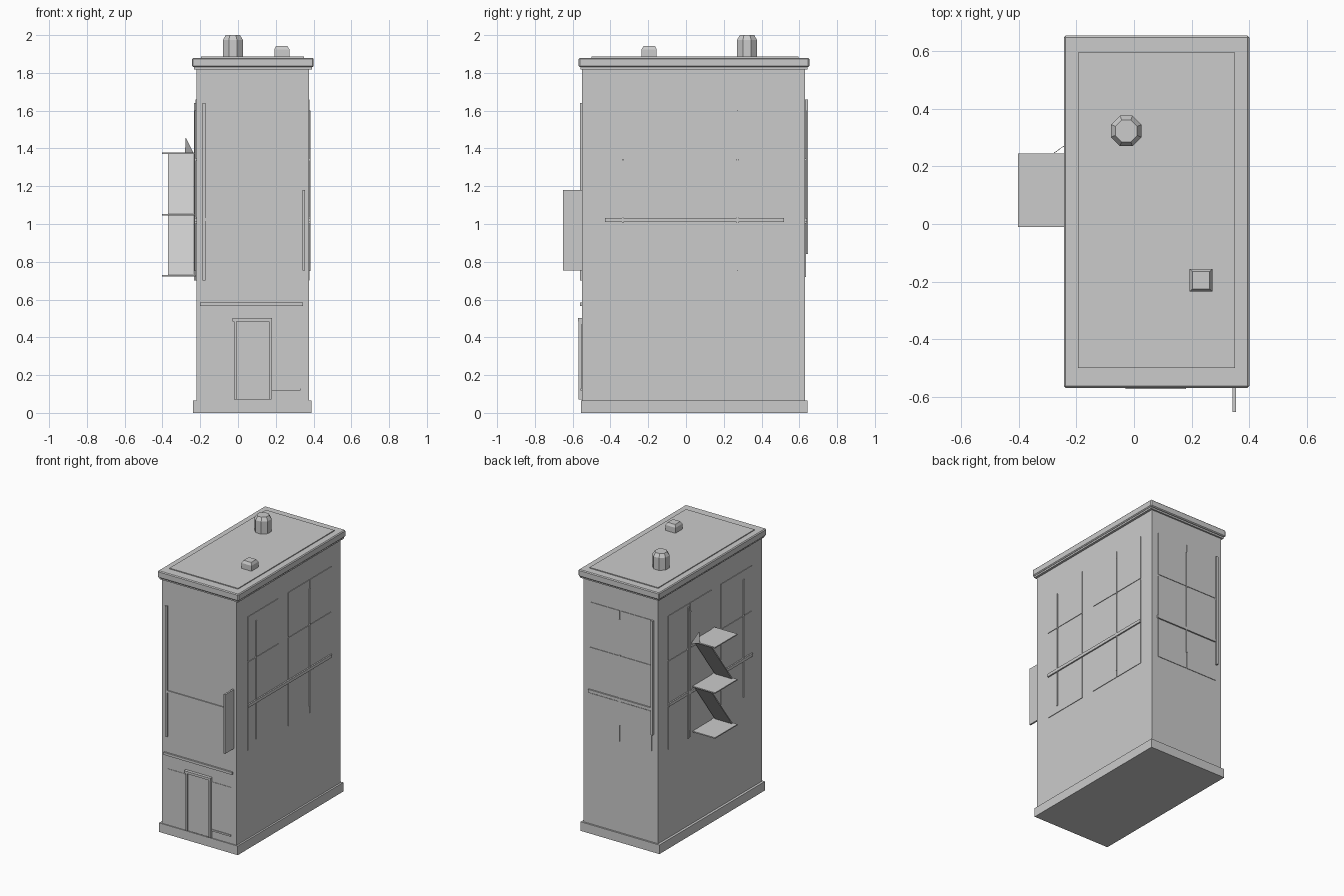
import bpy, bmesh
from mathutils import Vector

if "Cube" in bpy.data.objects:
    bpy.data.objects.remove(bpy.data.objects["Cube"])


def mesh_object(name, verts, faces):
    me = bpy.data.meshes.new(name)
    me.from_pydata(verts, [], faces)
    bm = bmesh.new()
    bm.from_mesh(me)
    bmesh.ops.recalc_face_normals(bm, faces=bm.faces)
    bm.to_mesh(me)
    bm.free()
    ob = bpy.data.objects.new(name, me)
    bpy.context.collection.objects.link(ob)
    return ob


def prism(name, bottom, top):
    n = len(bottom)
    faces = [tuple(range(n)), tuple(range(n, 2 * n))]
    faces += [(i, (i + 1) % n, n + (i + 1) % n, n + i) for i in range(n)]
    return mesh_object(name, list(bottom) + list(top), faces)


def box(name, x0, x1, y0, y1, z0, z1, bevel=0):
    ring = [(x0, y0), (x1, y0), (x1, y1), (x0, y1)]
    ob = prism(name, [(x, y, z0) for x, y in ring], [(x, y, z1) for x, y in ring])
    if bevel:
        m = ob.modifiers.new("edge", 'BEVEL')
        m.width, m.segments = bevel, 1
    return ob


X0, X1, Y0, Y1 = -0.22, 0.375, -0.55, 0.63

# Building shell, plinth, cornice and raised roof deck
box("walls", X0, X1, Y0, Y1, 0.03, 1.84)
box("plinth", -0.238, 0.388, -0.557, 0.642, 0, 0.065)
box("cornice_lower", -0.232, 0.392, -0.558, 0.642, 1.818, 1.835)
box("cornice", -0.243, 0.40, -0.568, 0.653, 1.83, 1.88, 0.006)
box("roof_deck", -0.195, 0.35, -0.50, 0.595, 1.87, 1.886)

# Rooftop chimney and vent
def rooftop_cap(name, sides, cx, cy, r, z0, z1, z2, turn, taper):
    import math
    def ring(rad, z):
        return [(cx + rad * math.cos(turn + math.tau * i / sides),
                 cy + rad * math.sin(turn + math.tau * i / sides), z) for i in range(sides)]
    prism(name, ring(r, z0), ring(r, z1))
    prism(name + "_top", ring(r, z1), ring(r * taper, z2))

rooftop_cap("chimney", 8, -0.027, 0.323, 0.057, 1.87, 1.975, 2.0, 0.39, 0.72)
rooftop_cap("roof_vent", 4, 0.232, -0.195, 0.056, 1.87, 1.925, 1.943, 0.785, 0.75)

# Windows on both long sides: panes in three rows, mullions and a floor band
columns = [(-0.43, -0.08), (0.03, 0.27), (0.275, 0.52)]
rows = [(0.70, 1.005), (1.035, 1.335), (1.345, 1.66)]
for side, x, s in (("right", X1, 1), ("left", X0, -1)):
    def strip(name, depth, y0, y1, z0, z1):
        a, b = sorted((x - s * 0.005, x + s * depth))
        box(side + "_" + name, a, b, y0, y1, z0, z1)
    for y0, y1 in columns:
        for z0, z1 in rows:
            strip("window_pane", 0.004, y0, y1, z0, z1)
    strip("floor_band", 0.01, -0.43, 0.52, 1.01, 1.032)
    for y in (-0.335, 0.272):
        strip("mullion", 0.009, y - 0.005, y + 0.005, 0.75, 1.60)
box("left_wall_pipe", X0 - 0.012, X0, 0.285, 0.305, 0.70, 1.64)

# Back windows
for x0, x1 in ((-0.17, 0.075), (0.085, 0.32)):
    for z0, z1 in ((0.72, 1.005), (1.035, 1.335), (1.345, 1.66)):
        box("back_window_pane", x0, x1, Y1 - 0.005, Y1 + 0.004, z0, z1)
box("back_floor_band", -0.175, 0.33, Y1 - 0.005, Y1 + 0.01, 1.01, 1.032)
box("back_mullion", 0.075, 0.085, Y1 - 0.005, Y1 + 0.009, 0.84, 1.60)
box("back_pipe", -0.185, -0.17, Y1, Y1 + 0.016, 0.84, 1.66)

# Front: upper band, pipe, shop ledge, shop window
box("front_floor_band", -0.175, 0.34, Y0 - 0.007, Y0, 1.015, 1.033)
box("front_pipe", -0.187, -0.173, Y0 - 0.01, Y0, 0.70, 1.64)
box("shop_ledge", -0.20, 0.345, Y0 - 0.012, Y0, 0.567, 0.585)
box("shop_window", -0.17, 0.33, Y0 - 0.003, Y0 + 0.005, 0.12, 0.47)
box("shop_sill", 0.18, 0.33, Y0 - 0.008, Y0, 0.118, 0.13)

# Door and its frame
box("door", -0.015, 0.17, Y0 - 0.008, Y0, 0.07, 0.49)
box("door_jamb_left", -0.02, -0.008, Y0 - 0.02, Y0, 0.07, 0.49)
box("door_jamb_right", 0.163, 0.177, Y0 - 0.02, Y0, 0.07, 0.49)
box("door_lintel", -0.03, 0.18, Y0 - 0.022, Y0, 0.485, 0.502)

# Hanging blade panel on the front corner
box("blade_panel", 0.342, 0.354, -0.652, Y0, 0.755, 1.18)

# Fire escape: landings joined by ramps, plus a small top brace
for z in (0.725, 1.048, 1.374):
    box("landing", -0.402, X0, -0.01, 0.245, z - 0.004, z + 0.004)
for z in (0.725, 1.048):
    xa, xb = -0.37, -0.235
    lo = [(xa, -0.005, z), (xb, -0.005, z), (xb, 0.235, z + 0.325), (xa, 0.235, z + 0.325)]
    prism("escape_stair", lo, [tuple(Vector(p) + Vector((0, 0.006, -0.004))) for p in lo])
brace = [(-0.28, 0.243, 1.375), (-0.235, 0.275, 1.37), (-0.278, 0.245, 1.455)]
prism("escape_brace", brace, [(x + 0.003, y + 0.004, z) for x, y, z in brace])
